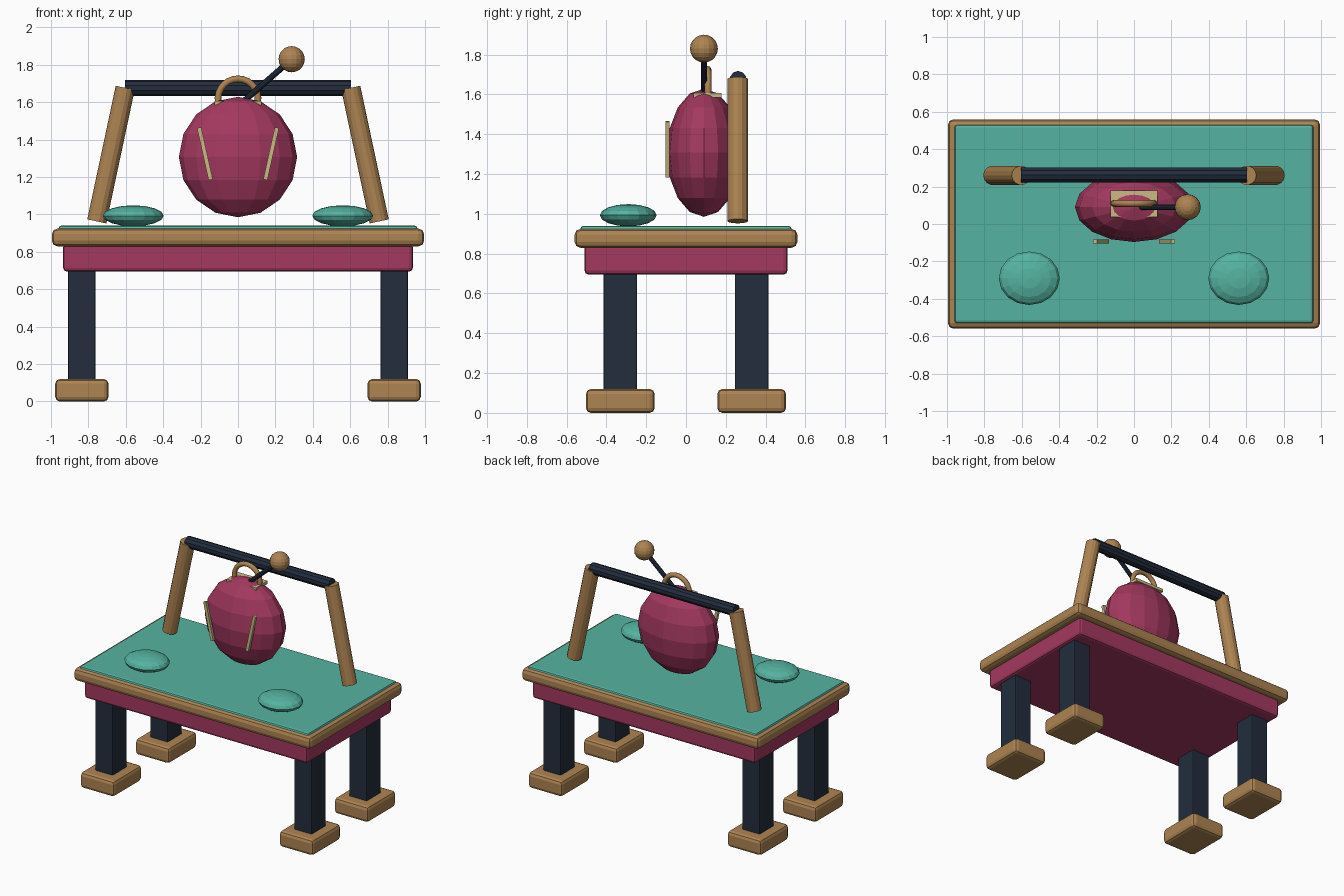
import bpy
import math
from mathutils import Vector

cube = bpy.data.objects.get("Cube")
if cube:
    bpy.data.objects.remove(cube, do_unlink=True)


def material(name, r, g, b):
    m = bpy.data.materials.new(name)
    m.use_nodes = True
    m.diffuse_color = (r, g, b, 1)
    m.node_tree.nodes["Principled BSDF"].inputs["Base Color"].default_value = (r, g, b, 1)
    return m


WOOD = material("warm wood", 0.42, 0.23, 0.085)
TEAL = material("teal felt", 0.09, 0.45, 0.355)
BERRY = material("berry red", 0.37, 0.04, 0.115)
NAVY = material("dark navy", 0.016, 0.026, 0.046)
CREAM = material("pale cream", 0.58, 0.49, 0.23)


def finish(name, mat):
    ob = bpy.context.object
    ob.name = name
    ob.data.materials.append(mat)
    return ob


def box(name, loc, size, mat, bevel=0.0, tilt=0.0):
    bpy.ops.mesh.primitive_cube_add(size=1, location=loc)
    ob = finish(name, mat)
    ob.scale = size
    bpy.ops.object.transform_apply(location=False, rotation=False)
    ob.rotation_euler.y = tilt
    if bevel:
        mod = ob.modifiers.new("rounded edges", "BEVEL")
        mod.width = bevel
        mod.segments = 2
    return ob


def ball(name, loc, size, mat, segments=16, rings=8):
    bpy.ops.mesh.primitive_uv_sphere_add(segments=segments, ring_count=rings, radius=1, location=loc)
    ob = finish(name, mat)
    ob.scale = size
    return ob


def rod(name, start, end, radius, mat, sides):
    a, b = Vector(start), Vector(end)
    bpy.ops.mesh.primitive_cylinder_add(vertices=sides, radius=radius, depth=(b - a).length,
                                        location=(a + b) / 2)
    ob = finish(name, mat)
    ob.rotation_euler = (b - a).to_track_quat("Z", "Y").to_euler()
    return ob


# Table top, felt and apron
box("table_top", (0, 0, 0.877), (1.99, 1.12, 0.095), WOOD, 0.03)
box("felt_mat", (0, 0, 0.92), (1.92, 1.06, 0.04), TEAL, 0.015)
box("apron", (0, 0, 0.77), (1.87, 1.02, 0.15), BERRY, 0.02)

for sx, side in ((1, "left"), (-1, "right")):
    # Legs with block feet
    for sy, end in ((-1, "front"), (1, "back")):
        x, y = sx * 0.835, sy * 0.33
        box(f"{end}_{side}_leg", (x, y, 0.41), (0.147, 0.17, 0.62), NAVY, 0.008)
        box(f"{end}_{side}_foot", (x, y, 0.06), (0.285, 0.345, 0.12), WOOD, 0.025)

    # Leaning frame post, cushion and front strip
    rod(f"{side}_post", (sx * 0.755, 0.26, 0.963), (sx * 0.603, 0.26, 1.677), 0.052, WOOD, 14)
    ball(f"{side}_cushion", (sx * 0.56, -0.29, 0.993), (0.163, 0.143, 0.056), TEAL)
    box(f"{side}_strip", (sx * 0.177, -0.093, 1.325), (0.023, 0.022, 0.285), CREAM,
        tilt=sx * math.radians(12.5))

# Crossbar between the posts
rod("crossbar", (-0.605, 0.262, 1.676), (0.605, 0.262, 1.676), 0.042, NAVY, 10)

# Hanging faceted body with its cap plate
ball("hanging_body", (0, 0.09, 1.307), (0.316, 0.186, 0.322), BERRY)
box("cap_plate", (0, 0.108, 1.595), (0.25, 0.14, 0.022), CREAM)

# Arched handle
curve = bpy.data.curves.new("handle", "CURVE")
curve.dimensions = "3D"
curve.bevel_depth = 0.018
curve.bevel_resolution = 2
curve.use_fill_caps = True
arc = curve.splines.new("POLY")
steps = 14
arc.points.add(steps)
for i, p in enumerate(arc.points):
    a = math.pi * (-0.06 + 1.12 * i / steps)
    p.co = (0.107 * math.cos(a), 0.11, 1.618 + 0.107 * math.sin(a), 1)
curve.materials.append(WOOD)
handle = bpy.data.objects.new("handle", curve)
bpy.context.collection.objects.link(handle)

# Mallet
rod("mallet_stick", (0.03, 0.09, 1.605), (0.287, 0.09, 1.83), 0.016, NAVY, 10)
ball("mallet_head", (0.287, 0.09, 1.83), (0.07, 0.07, 0.07), WOOD, 16, 10)
